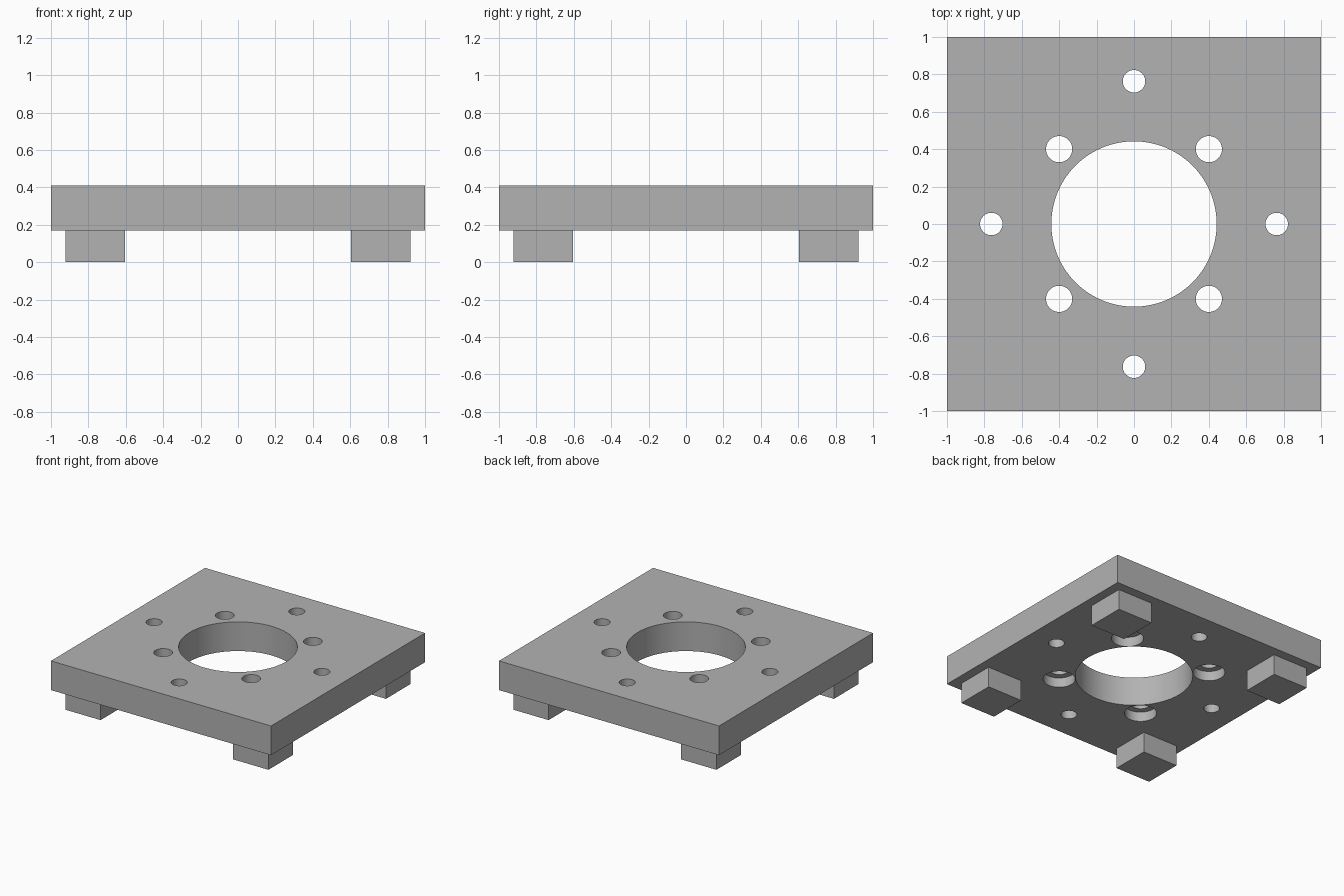
import bpy
import math

if "Cube" in bpy.data.objects:
    bpy.data.objects.remove(bpy.data.objects["Cube"])

grey = bpy.data.materials.new("plain grey")
grey.diffuse_color = (0.45, 0.45, 0.45, 1)
grey.use_nodes = True
grey.node_tree.nodes["Principled BSDF"].inputs["Base Color"].default_value = grey.diffuse_color

BOTTOM, TOP = 0.17, 0.41     # plate underside and upper face
OFFSET = 0.763               # centre distance of feet and edge holes


def box(name, x, y, z0, z1, size):
    bpy.ops.mesh.primitive_cube_add(size=1, location=(x, y, (z0 + z1) / 2))
    ob = bpy.context.object
    ob.name = name
    ob.scale = (size, size, z1 - z0)
    bpy.ops.object.transform_apply(location=True, rotation=False, scale=True)
    ob.data.materials.append(grey)
    return ob


plate = box("plate", 0, 0, BOTTOM, TOP, 2)


def drill(name, x, y, r, z0=BOTTOM - 0.1, z1=TOP + 0.1, sides=48):
    """Cut a round hole in the plate between two heights."""
    bpy.ops.mesh.primitive_cylinder_add(
        vertices=sides, radius=r, depth=z1 - z0, location=(x, y, (z0 + z1) / 2))
    cutter = bpy.context.object
    cutter.name = name
    cutter.data.materials.append(grey)
    bpy.context.view_layer.objects.active = plate
    mod = plate.modifiers.new(name, 'BOOLEAN')
    mod.operation = 'DIFFERENCE'
    mod.solver = 'EXACT'
    mod.object = cutter
    bpy.ops.object.modifier_apply(modifier=mod.name)
    bpy.data.objects.remove(cutter, do_unlink=True)


# Central bore
drill("centre_bore", 0, 0, 0.442, sides=96)

# Four edge holes and four diagonal holes counterbored from below
for i in range(4):
    a = i * math.pi / 2
    drill("edge_hole", OFFSET * math.cos(a), OFFSET * math.sin(a), 0.06)
    b = a + math.pi / 4
    x, y = 0.566 * math.cos(b), 0.566 * math.sin(b)
    drill("screw_hole", x, y, 0.07)
    drill("counterbore", x, y, 0.121, z1=BOTTOM + 0.08)

# Smooth hole walls, sharp rims
bpy.ops.object.select_all(action='DESELECT')
plate.select_set(True)
bpy.context.view_layer.objects.active = plate
bpy.ops.object.shade_smooth_by_angle(angle=math.radians(30))

# Square corner feet
for sx, side in ((-1, "left"), (1, "right")):
    for sy, end in ((-1, "front"), (1, "back")):
        box(f"{end}_{side}_foot", sx * OFFSET, sy * OFFSET, 0, BOTTOM, 0.32)
